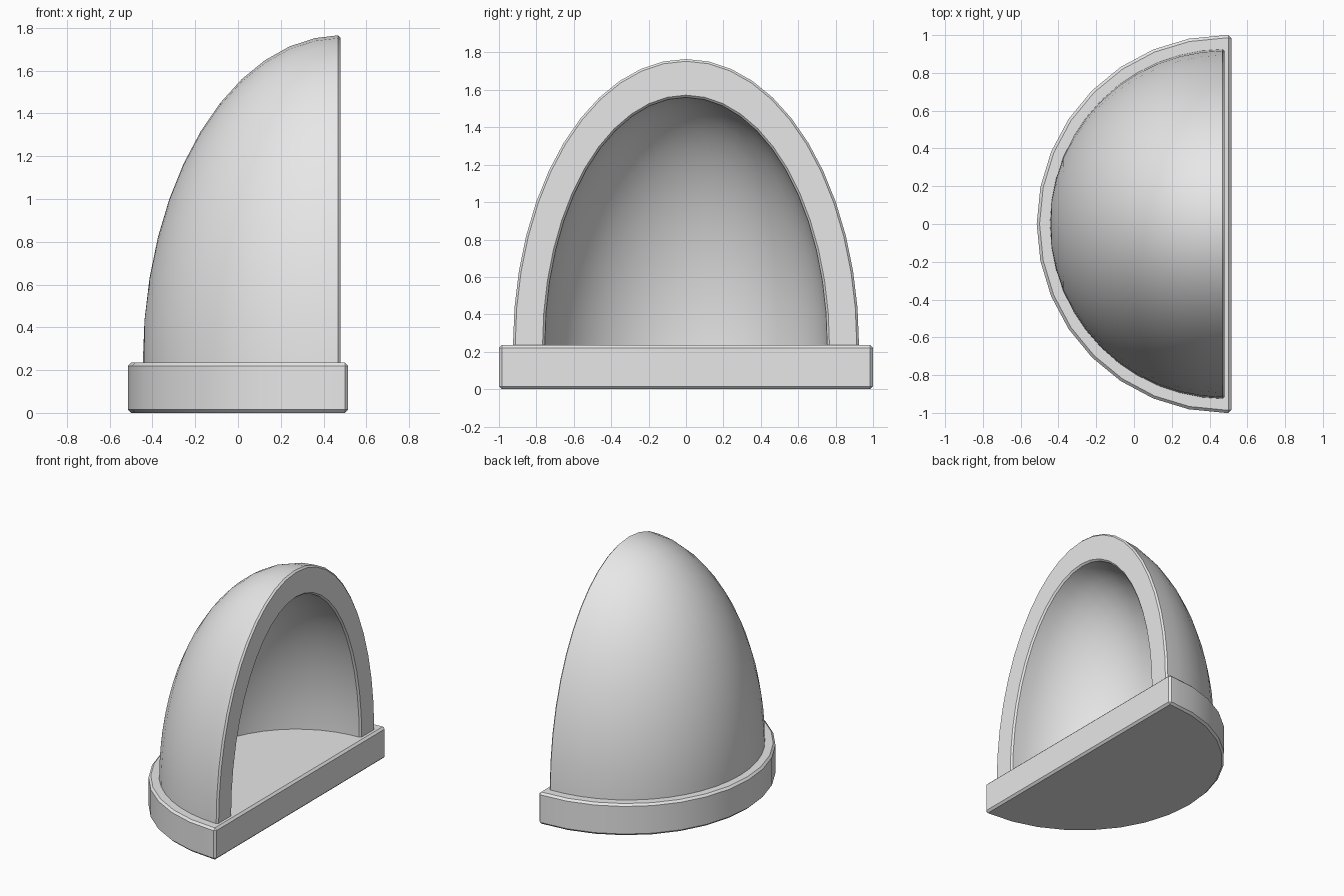
import bpy, bmesh, math
from math import sin, cos, pi

if "Cube" in bpy.data.objects:
    bpy.data.objects.remove(bpy.data.objects["Cube"])

grey = bpy.data.materials.new("light_grey")
grey.diffuse_color = (0.8, 0.8, 0.8, 1)
grey.use_nodes = True
grey.node_tree.nodes["Principled BSDF"].inputs["Base Color"].default_value = grey.diffuse_color

CUT = 0.48      # x of the open face of the shell
FLOOR = 0.235   # top of the base


def finish(bm, name):
    bmesh.ops.recalc_face_normals(bm, faces=bm.faces)
    me = bpy.data.meshes.new(name)
    bm.to_mesh(me)
    bm.free()
    ob = bpy.data.objects.new(name, me)
    bpy.context.collection.objects.link(ob)
    me.materials.append(grey)
    bpy.ops.object.select_all(action='DESELECT')
    ob.select_set(True)
    bpy.context.view_layer.objects.active = ob
    bpy.ops.object.shade_smooth_by_angle(angle=math.radians(30))
    return ob


# Base: half disc slab with chamfered edges
bm = bmesh.new()
outline = [(0.485 + cos(a), sin(a)) for a in (pi / 2 + pi * i / 16 for i in range(17))]
outline += [(0.515, -1), (0.515, 1)]
face = bm.faces.new([bm.verts.new((x, y, 0)) for x, y in outline])
ext = bmesh.ops.extrude_face_region(bm, geom=[face])
bmesh.ops.translate(bm, vec=(0, 0, FLOOR),
                    verts=[v for v in ext["geom"] if isinstance(v, bmesh.types.BMVert)])
bmesh.ops.recalc_face_normals(bm, faces=bm.faces)
sharp = [e for e in bm.edges if e.calc_face_angle(0) > math.radians(40)]
bmesh.ops.bevel(bm, geom=sharp, offset=0.015, segments=1, affect='EDGES', clamp_overlap=True)
finish(bm, "base")

# Shell: cross-section from back pole, round the chamfered rim, to the inner pole
# each point is (x, half width, height above floor)
N, C = 12, 0.012
OUT, IN = (0.925, 0.925, 1.53), (0.755, 0.755, 1.325)


def arc(size):
    return [(CUT - size[0] * cos(a), size[1] * sin(a), size[2] * sin(a))
            for a in (pi / 2 * i / N for i in range(N))]


profile = arc(OUT)
profile += [(CUT - C, OUT[1], OUT[2]), (CUT, OUT[1] - C, OUT[2] - C),
            (CUT, IN[1] + C, IN[2] + C), (CUT - C, IN[1], IN[2])]
profile += arc(IN)[::-1]

bm = bmesh.new()
SEG = 24
rings = []
for i in range(-1, SEG + 2):
    a = pi * min(max(i, 0), SEG) / SEG
    sink = 0.03 if i in (-1, SEG + 1) else 0   # foot sunk into the base
    rings.append([bm.verts.new((x, w * cos(a), FLOOR + h * sin(a) - sink))
                  for x, w, h in profile])
for r, s in zip(rings, rings[1:]):
    for j in range(len(profile) - 1):
        bm.faces.new((r[j], r[j + 1], s[j + 1], s[j]))
bm.faces.new(rings[0])
bm.faces.new(rings[-1])
bmesh.ops.remove_doubles(bm, verts=bm.verts, dist=0.0005)
finish(bm, "domed_shell")
